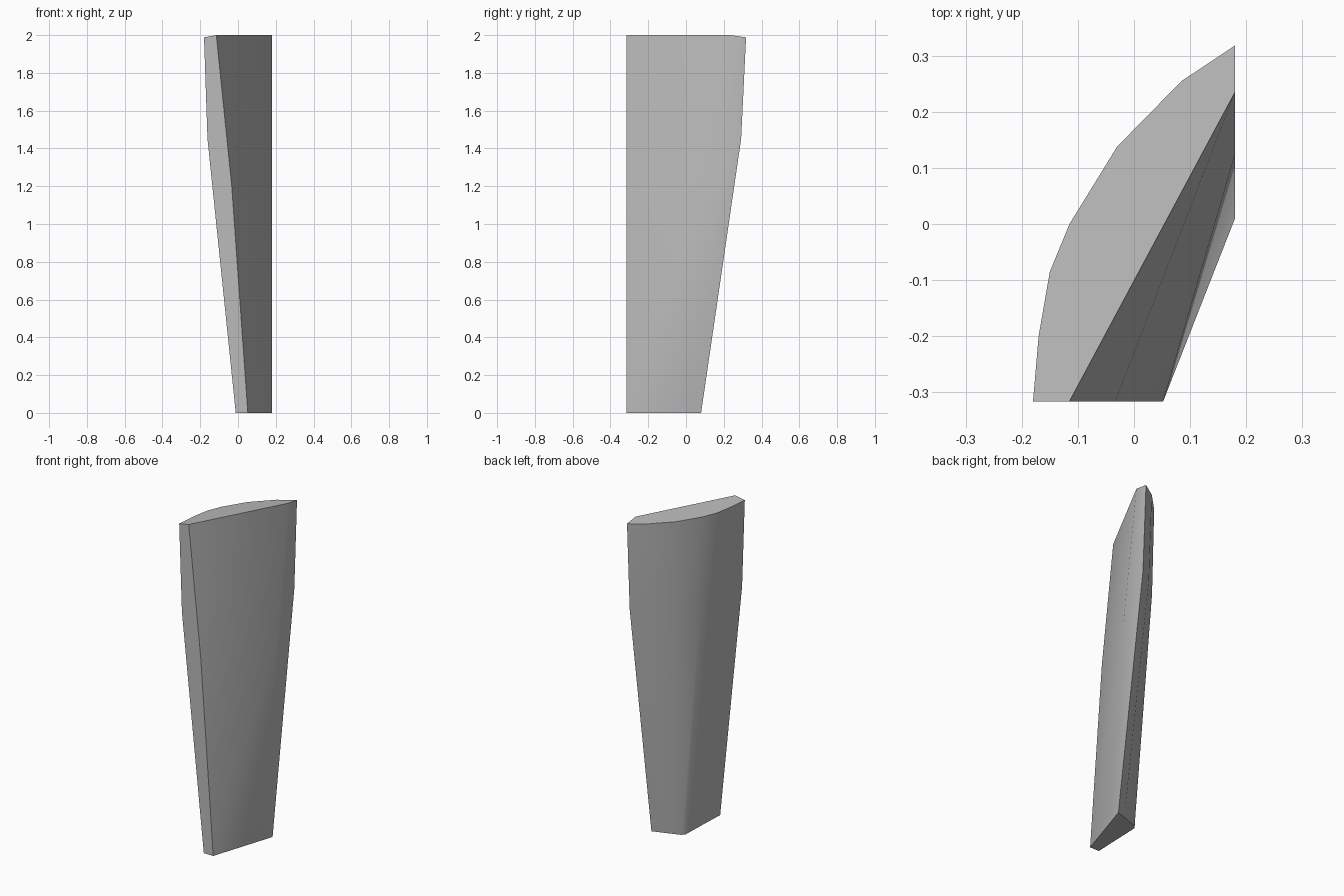
import bpy, bmesh, math
from mathutils import Vector

cube = bpy.data.objects.get("Cube")
if cube:
    bpy.data.objects.remove(cube, do_unlink=True)

# Plain grey finish
grey = bpy.data.materials.new("plain_grey")
grey.use_nodes = True
colour = (0.5, 0.5, 0.5, 1)
grey.diffuse_color = colour
grey.node_tree.nodes["Principled BSDF"].inputs["Base Color"].default_value = colour

# Plan outlines: curved outer side from back to front, then the two inner corners
top = [(.18, .318), (.085, .255), (-.03, .138), (-.115, 0), (-.15, -.085),
       (-.17, -.2), (-.18, -.316), (-.115, -.316), (.18, .235)]
foot = [(.18, .08), (.12, .06), (.015, .023), (0, .005), (-.004, -.1),
        (-.007, -.2), (-.012, -.316), (.052, -.316), (.18, .01)]
OUTER = len(top) - 2


def ring(bm, height_outer, height_inner, t_outer, t_inner):
    """Blend the two outlines, with separate taper for outer and inner sides."""
    verts = []
    for i, (a, b) in enumerate(zip(top, foot)):
        outer = i < OUTER
        p = Vector(a).lerp(Vector(b), t_outer if outer else t_inner)
        verts.append(bm.verts.new((p.x, p.y, height_outer if outer else height_inner)))
    return verts


# Tapered leg: foot, shoulder and top rings skinned together
bm = bmesh.new()
low = ring(bm, 0, 0, 1, 1)
mid = ring(bm, 1.45, 1.2, .11, .49)
high = ring(bm, 1.988, 2, 0, 0)
low[-1].co.z = .045
for a, b in ((low, mid), (mid, high)):
    for i in range(len(a)):
        j = (i + 1) % len(a)
        bm.faces.new((a[i], a[j], b[j], b[i]))

# Top cap, flat foot and the small chamfer at the inner foot corner
bm.faces.new(high)
bm.faces.new(low[:-1])
bm.faces.new((low[-2], low[-1], low[0]))
bmesh.ops.recalc_face_normals(bm, faces=bm.faces)

mesh = bpy.data.meshes.new("tapered_leg")
bm.to_mesh(mesh)
bm.free()
mesh.materials.append(grey)
leg = bpy.data.objects.new("tapered_leg", mesh)
bpy.context.collection.objects.link(leg)

# Smooth curved sides with crisp cut edges
bpy.ops.object.select_all(action="DESELECT")
leg.select_set(True)
bpy.context.view_layer.objects.active = leg
bpy.ops.object.shade_smooth_by_angle(angle=math.radians(45))
